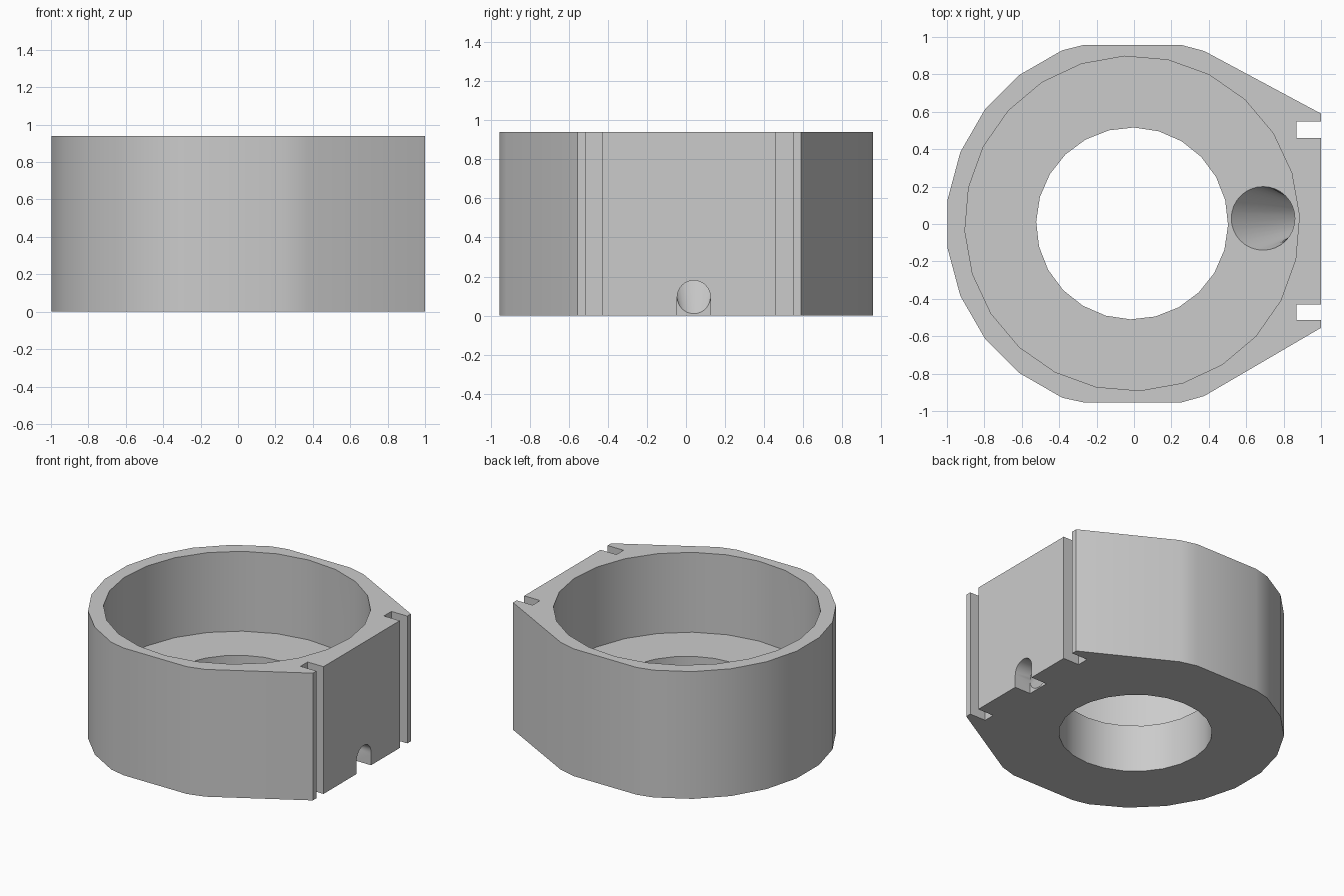
import bpy, bmesh
from math import sin, cos, radians, pi

cube = bpy.data.objects.get("Cube")
if cube:
    bpy.data.objects.remove(cube, do_unlink=True)

HEIGHT, FLOOR = 0.94, 0.35
SEAT = 0.87          # depth in x reached by the grooves and the cable notch

grey = bpy.data.materials.new("plain grey")
grey.use_nodes = True
grey.diffuse_color = (0.6, 0.6, 0.6, 1)
grey.node_tree.nodes["Principled BSDF"].inputs["Base Color"].default_value = (0.6, 0.6, 0.6, 1)


def loft(name, rings):
    """Closed solid through rings of equal point count."""
    bm = bmesh.new()
    loops = [[bm.verts.new(p) for p in ring] for ring in rings]
    n = len(loops[0])
    for a, b in zip(loops, loops[1:]):
        for i in range(n):
            j = (i + 1) % n
            bm.faces.new((a[i], a[j], b[j], b[i]))
    bm.faces.new(loops[0][::-1])
    bm.faces.new(loops[-1])
    bmesh.ops.recalc_face_normals(bm, faces=bm.faces)
    mesh = bpy.data.meshes.new(name)
    bm.to_mesh(mesh)
    bm.free()
    mesh.materials.append(grey)
    obj = bpy.data.objects.new(name, mesh)
    bpy.context.collection.objects.link(obj)
    return obj


def prism(name, outline, z0, z1):
    return loft(name, [[(x, y, z) for x, y in outline] for z in (z0, z1)])


def circle(cx, cy, r, start=0.0, n=24):
    return [(cx + r * cos(radians(start) + 2 * pi * i / n),
             cy + r * sin(radians(start) + 2 * pi * i / n)) for i in range(n)]


def box(name, x0, x1, y0, y1, z0, z1):
    return prism(name, [(x0, y0), (x1, y0), (x1, y1), (x0, y1)], z0, z1)


# Housing: round back, flattened sides, tapering to a flat mounting face
arc = [(1.005 * cos(radians(112.5 + 15 * i)), 1.005 * sin(radians(112.5 + 15 * i)))
       for i in range(10)]
outline = ([(1, -0.555), (1, 0.59), (0.375, 0.925), (0.25, 0.958), (-0.265, 0.958)] + arc +
           [(-0.265, -0.955), (0.25, -0.955), (0.375, -0.92)])
housing = prism("ring_housing", outline, 0, HEIGHT)

# Cable funnel: wide round mouth in the floor turning into a small side hole
turns = [2 * pi * i / 32 for i in range(32)]


def mouth(z):
    return [(0.69 - 0.17 * cos(t), 0.03 + 0.17 * sin(t), z) for t in turns]


def outlet(x):
    return [(x, 0.04 + 0.085 * sin(t), 0.095 - 0.085 * cos(t)) for t in turns]


cutters = [
    prism("upper_bore_cutter", circle(-0.01, 0.003, 0.895, 2.6), FLOOR, 1.1),
    prism("centre_hole_cutter", circle(-0.01, 0.003, 0.513, -1), -0.1, 0.5),
    box("left_groove_cutter", SEAT, 1.1, 0.46, 0.548, -0.1, 1.1),
    box("right_groove_cutter", SEAT, 1.1, -0.513, -0.43, -0.1, 1.1),
    loft("cable_funnel_cutter", [mouth(0.45), mouth(FLOOR), outlet(SEAT), outlet(1.1)]),
    box("cable_notch_cutter", SEAT, 1.1, -0.045, 0.125, -0.1, 0.095),
]
for cutter in cutters:
    mod = housing.modifiers.new(cutter.name, "BOOLEAN")
    mod.operation = "DIFFERENCE"
    mod.solver = "EXACT"
    mod.object = cutter

# Apply the cuts, then remove the helpers
graph = bpy.context.evaluated_depsgraph_get()
result = bpy.data.meshes.new_from_object(housing.evaluated_get(graph))
housing.modifiers.clear()
housing.data = result
for cutter in cutters:
    bpy.data.objects.remove(cutter, do_unlink=True)

for obj in bpy.context.selected_objects:
    obj.select_set(False)
housing.select_set(True)
bpy.context.view_layer.objects.active = housing
bpy.ops.object.shade_smooth_by_angle(angle=radians(30))
